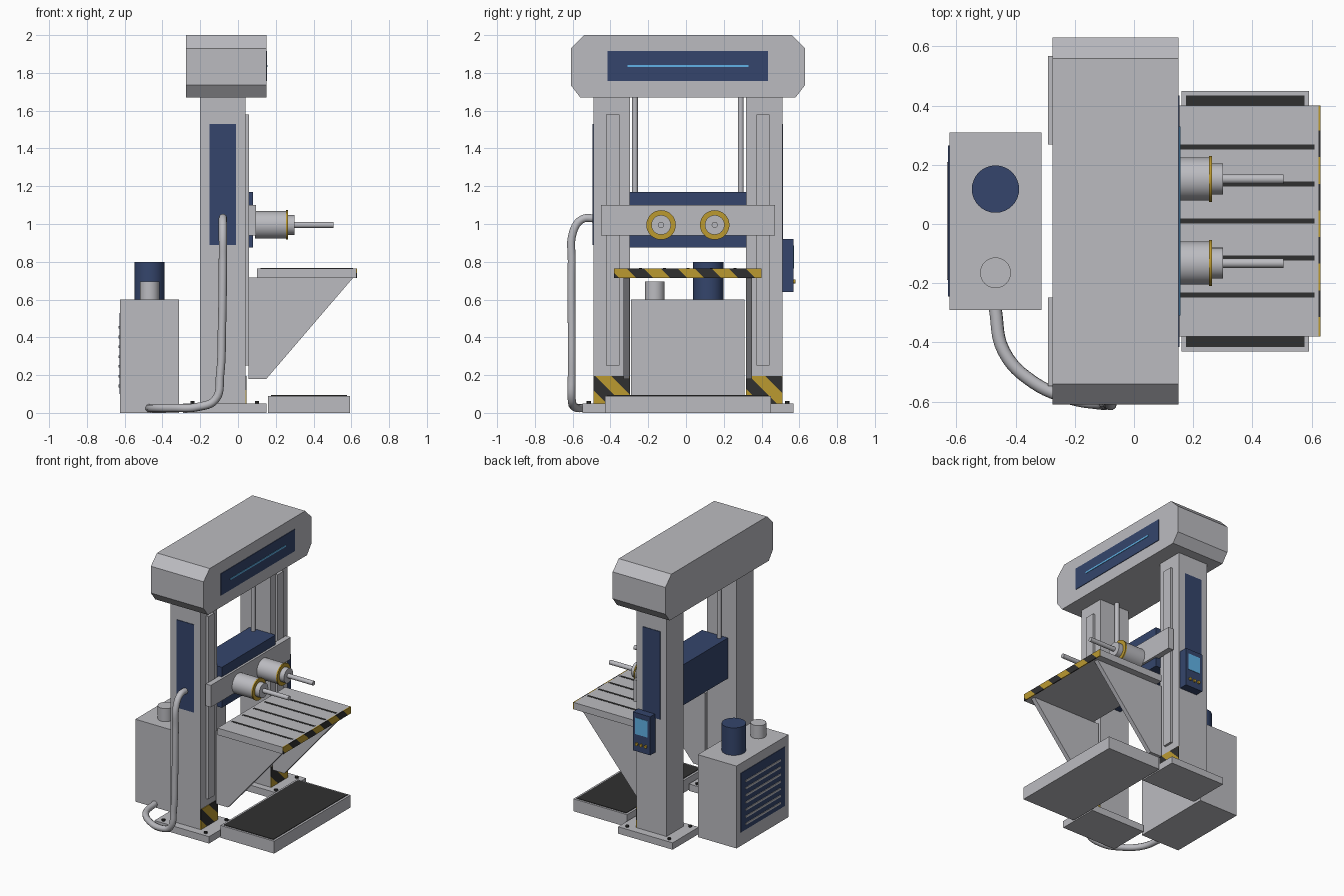
import bpy, bmesh, math
from mathutils import Vector

if "Cube" in bpy.data.objects:
    bpy.data.objects.remove(bpy.data.objects["Cube"])


def material(name, rgb):
    m = bpy.data.materials.new(name)
    m.use_nodes = True
    m.diffuse_color = (*rgb, 1)
    m.node_tree.nodes["Principled BSDF"].inputs["Base Color"].default_value = (*rgb, 1)
    return m


GRAY = material("machine gray", (0.5, 0.5, 0.53))
NAVY = material("navy panel", (0.035, 0.06, 0.15))
YELLOW = material("safety yellow", (0.5, 0.32, 0.03))
BLACK = material("rubber black", (0.03, 0.03, 0.03))
CYAN = material("display blue", (0.12, 0.45, 0.8))
YC = 0.01  # symmetry plane of the machine


def finish(name, bm, *mats):
    mesh = bpy.data.meshes.new(name)
    bmesh.ops.recalc_face_normals(bm, faces=bm.faces)
    bm.to_mesh(mesh)
    bm.free()
    ob = bpy.data.objects.new(name, mesh)
    bpy.context.collection.objects.link(ob)
    for m in mats:
        mesh.materials.append(m)
    return ob


def box_mesh(x, y, z):
    bm = bmesh.new()
    bmesh.ops.create_cube(bm, size=1)
    for v in bm.verts:
        v.co = [(r[0] + r[1]) / 2 + c * (r[1] - r[0]) for c, r in zip(v.co, (x, y, z))]
    return bm


def box(name, x, y, z, mat):
    return finish(name, box_mesh(x, y, z), mat)


def striped(name, x, y, z, period, phase=0.0):
    """Box cut along diagonals, with alternating yellow and black bands."""
    bm = box_mesh(x, y, z)
    n = Vector((0, 1, 1))
    half = period / 2
    for k in range(-20, 40):
        bmesh.ops.bisect_plane(bm, geom=bm.verts[:] + bm.edges[:] + bm.faces[:],
                               plane_co=n * (k * half + phase) / 2, plane_no=n)
    for f in bm.faces:
        f.material_index = math.floor((f.calc_center_median().dot(n) - phase) / half) % 2
    return finish(name, bm, YELLOW, BLACK)


def cylinder(name, start, end, radius, mat, sides=32):
    start, end = Vector(start), Vector(end)
    axis = end - start
    bpy.ops.mesh.primitive_cylinder_add(vertices=sides, radius=radius, depth=axis.length,
                                        location=(start + end) / 2,
                                        rotation=axis.to_track_quat('Z', 'Y').to_euler())
    ob = bpy.context.object
    ob.name = name
    ob.data.materials.append(mat)
    bpy.ops.object.shade_smooth_by_angle()
    return ob


def prism(name, profile, direction, mat):
    bm = bmesh.new()
    face = bm.faces.new([bm.verts.new(p) for p in profile])
    moved = bmesh.ops.extrude_face_region(bm, geom=[face])["geom"]
    bmesh.ops.translate(bm, vec=direction, verts=[v for v in moved if isinstance(v, bmesh.types.BMVert)])
    return finish(name, bm, mat)


def span(side, a, b):
    """Interval from a to b measured outward from the symmetry plane."""
    return sorted((YC + side * a, YC + side * b))


# Chamfered head with a lit display strip
half = [(0.55, 2.0), (0.62, 1.93), (0.62, 1.735), (0.57, 1.67)]
outline = [(YC + y, z) for y, z in half] + [(YC - y, z) for y, z in reversed(half)]
prism("head_housing", [(-0.275, y, z) for y, z in outline], (0.425, 0, 0), GRAY)
box("head_panel", (0.148, 0.154), span(1, -0.425, 0.425), (1.756, 1.915), NAVY)
box("head_light", (0.15, 0.157), span(1, -0.32, 0.32), (1.83, 1.842), CYAN)

# Columns, rails, feet, rods and table supports on both sides
for side, tag in ((-1, "right"), (1, "left")):
    box(tag + "_column", (-0.2, 0.04), span(side, 0.307, 0.5), (0.04, 1.69), GRAY)
    box(tag + "_rail", (0.03, 0.057), span(side, 0.363, 0.433), (0.25, 1.58), GRAY)
    box(tag + "_column_panel", (-0.15, -0.01), span(side, 0.497, 0.504), (0.89, 1.53), NAVY)
    box(tag + "_foot_plate", (-0.29, 0.15), span(side, 0.258, 0.558), (0, 0.05), GRAY)
    striped(tag + "_warning_plate", (0.038, 0.045), span(side, 0.307, 0.5), (0.05, 0.196),
            0.17, -0.285 if side < 0 else 0.53)
    for x in (-0.24, 0.1):
        for y in (0.285, 0.525):
            cylinder(tag + "_foot_bolt", (x, YC + side * y, 0.04), (x, YC + side * y, 0.062),
                     0.012, BLACK, 6)
    y = YC + side * 0.28
    cylinder(tag + "_lift_rod", (-0.08, y, 1.15), (-0.08, y, 1.69), 0.015, GRAY)
    y0, y1 = span(side, 0.308, 0.34)
    prism(tag + "_table_bracket", [(0.055, y0, 0.18), (0.15, y0, 0.18), (0.61, y0, 0.716),
                                   (0.055, y0, 0.716)], (0, y1 - y0, 0), GRAY)

# Work table with slots and a warning edge
box("work_table", (0.1, 0.624), span(1, -0.39, 0.39), (0.714, 0.764), GRAY)
for i in range(-2, 3):
    y = YC + i * 0.125
    box("table_slot", (0.12, 0.61), (y - 0.008, y + 0.008), (0.76, 0.766), BLACK)
striped("table_warning_edge", (0.622, 0.63), span(1, -0.39, 0.39), (0.714, 0.764), 0.18)

# Standing platform
box("platform", (0.16, 0.592), span(1, -0.44, 0.44), (0, 0.09), GRAY)
box("platform_mat", (0.176, 0.576), span(1, -0.425, 0.425), (0.086, 0.094), BLACK)

# Spindle carriage
box("carriage_body", (-0.13, 0.08), span(1, -0.31, 0.31), (0.875, 1.17), NAVY)
box("carriage_beam", (0.055, 0.096), span(1, -0.46, 0.46), (0.94, 1.1), GRAY)
for side, tag in ((-1, "right"), (1, "left")):
    y = YC + side * 0.142
    for part, x0, x1, r, mat in (("motor", 0.09, 0.257, 0.073, GRAY),
                                 ("collar", 0.254, 0.264, 0.078, YELLOW),
                                 ("chuck", 0.26, 0.3, 0.052, GRAY),
                                 ("tool", 0.295, 0.505, 0.016, GRAY)):
        cylinder(f"{tag}_spindle_{part}", (x0, y, 0.995), (x1, y, 0.995), r, mat)

# Power cabinet with tank, cap and louvred panel
box("cabinet", (-0.624, -0.312), span(1, -0.3, 0.3), (0, 0.6), GRAY)
cylinder("cabinet_tank", (-0.468, 0.118, 0.59), (-0.468, 0.118, 0.8), 0.08, NAVY)
cylinder("cabinet_cap", (-0.468, -0.165, 0.59), (-0.468, -0.165, 0.695), 0.052, GRAY)
box("cabinet_vent", (-0.628, -0.62), span(1, -0.255, 0.255), (0.1, 0.53), NAVY)
for i in range(7):
    z = 0.135 + i * 0.052
    box("vent_louvre", (-0.632, -0.625), span(1, -0.2, 0.2), (z, z + 0.014), GRAY)

# Operator control box on the left column
box("control_box", (-0.11, 0.03), (0.505, 0.57), (0.64, 0.92), NAVY)
box("control_screen", (-0.09, 0.01), (0.567, 0.573), (0.765, 0.885), CYAN)
for i in (-1, 0, 1):
    x = -0.04 + i * 0.036
    cylinder("control_button", (x, 0.565, 0.695), (x, 0.58, 0.695), 0.011, YELLOW, 16)

# Hose from the right column down to the cabinet
path = [(-0.08, -0.48, 1.03), (-0.08, -0.55, 1.025), (-0.08, -0.597, 0.96), (-0.08, -0.605, 0.8),
        (-0.085, -0.605, 0.45), (-0.095, -0.605, 0.2), (-0.12, -0.605, 0.07), (-0.21, -0.59, 0.032),
        (-0.34, -0.535, 0.026), (-0.44, -0.43, 0.025), (-0.47, -0.28, 0.025)]
curve = bpy.data.curves.new("hose", 'CURVE')
curve.dimensions = '3D'
curve.bevel_depth = 0.022
curve.bevel_resolution = 3
curve.use_fill_caps = True
curve.resolution_u = 6
spline = curve.splines.new('BEZIER')
spline.bezier_points.add(len(path) - 1)
for bp, p in zip(spline.bezier_points, path):
    bp.co = p
    bp.handle_left_type = bp.handle_right_type = 'AUTO'
curve.materials.append(GRAY)
bpy.context.collection.objects.link(bpy.data.objects.new("hose", curve))
